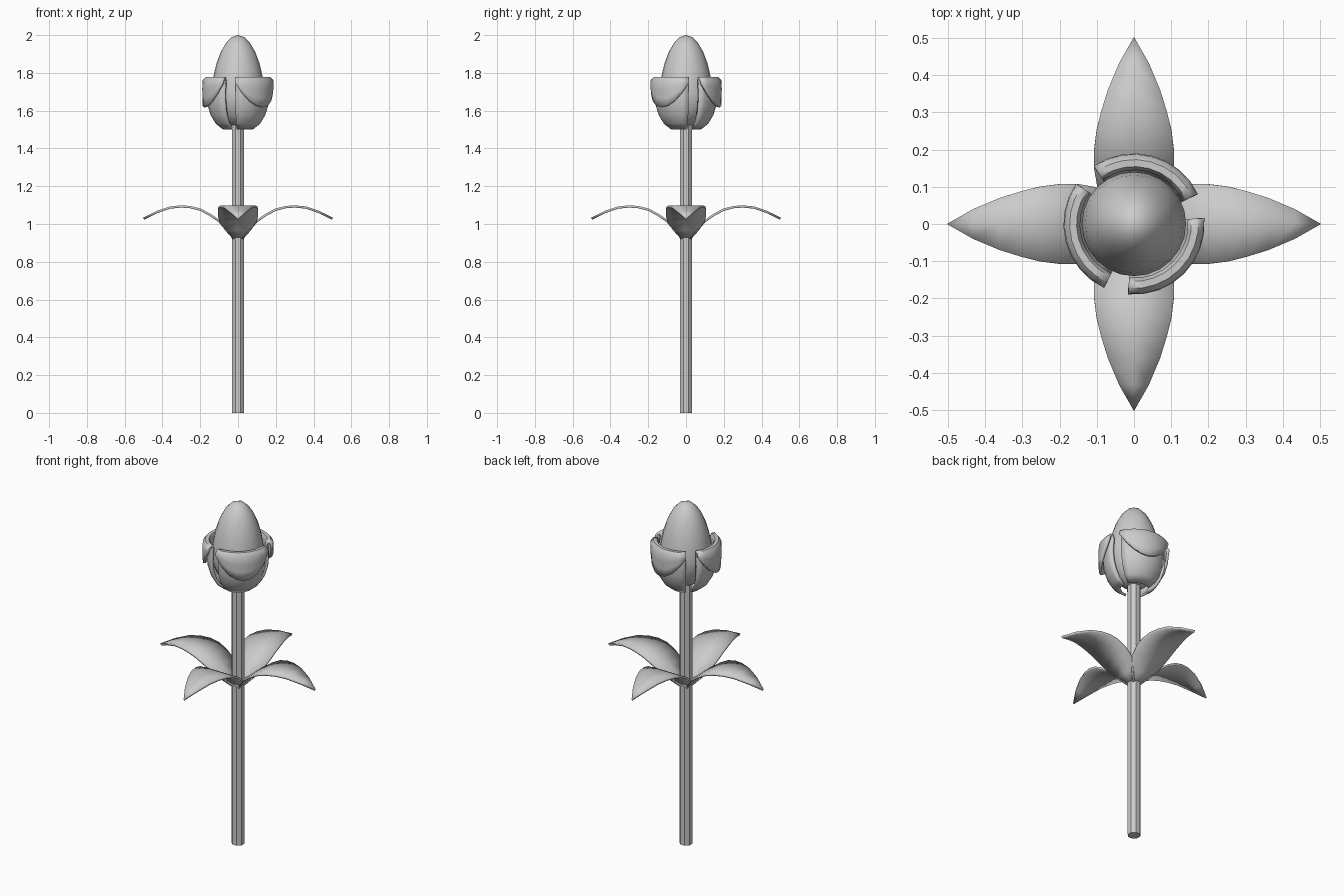
import bpy, bmesh, math
from mathutils import Vector, Matrix

if "Cube" in bpy.data.objects:
    bpy.data.objects.remove(bpy.data.objects["Cube"], do_unlink=True)

grey = bpy.data.materials.new("light_grey")
grey.use_nodes = True
grey.diffuse_color = (0.6, 0.6, 0.6, 1)
grey.node_tree.nodes["Principled BSDF"].inputs["Base Color"].default_value = (0.6, 0.6, 0.6, 1)


def finish(name, bm, angle=40, thickness=0, turn=0):
    """Turn a bmesh into a shaded object, optionally thickened and turned about z."""
    bmesh.ops.recalc_face_normals(bm, faces=bm.faces)
    mesh = bpy.data.meshes.new(name)
    bm.to_mesh(mesh)
    bm.free()
    mesh.materials.append(grey)
    obj = bpy.data.objects.new(name, mesh)
    bpy.context.collection.objects.link(obj)
    obj.rotation_euler.z = math.radians(turn)
    if thickness:
        mod = obj.modifiers.new("thickness", 'SOLIDIFY')
        mod.thickness = thickness
        mod.offset = 0
    bpy.ops.object.select_all(action='DESELECT')
    obj.select_set(True)
    bpy.context.view_layer.objects.active = obj
    if angle:
        bpy.ops.object.shade_smooth_by_angle(angle=math.radians(angle))
    return obj


def sheet(rows):
    """Skin a grid of points with quads."""
    bm = bmesh.new()
    grid = [[bm.verts.new(p) for p in row] for row in rows]
    for a, b in zip(grid, grid[1:]):
        for i in range(len(a) - 1):
            bm.faces.new((a[i], a[i + 1], b[i + 1], b[i]))
    bmesh.ops.remove_doubles(bm, verts=bm.verts, dist=0.0005)
    return bm


# Stem: eight-sided rod
bm = bmesh.new()
bmesh.ops.create_cone(bm, cap_ends=True, segments=8, radius1=0.035, radius2=0.035,
                      depth=1.53, matrix=Matrix.Translation((0, 0, 0.765)) @
                      Matrix.Rotation(math.pi / 8, 4, 'Z'))
finish("stem", bm, angle=0)

# Bud: rounded cube drawn out into an egg
bm = bmesh.new()
bmesh.ops.create_cube(bm, size=2)
bmesh.ops.subdivide_edges(bm, edges=bm.edges, cuts=5, use_grid_fill=True)
for v in bm.verts:
    d = Vector([math.tan(c * math.pi / 4) for c in v.co]).normalized()
    up = max(d.z, 0)
    width = 0.14 * (1 - 0.12 * up)
    v.co = (d.x * width, d.y * width, 1.70 + d.z * (0.30 if d.z > 0 else 0.185))
finish("bud", bm, angle=40)

# Leaves: (distance from stem, height, half width)
LEAF = [(0.02, 0.925, 0.028), (0.06, 0.97, 0.068), (0.10, 1.015, 0.098),
        (0.15, 1.05, 0.107), (0.20, 1.076, 0.107), (0.25, 1.089, 0.101),
        (0.30, 1.093, 0.089), (0.36, 1.087, 0.07), (0.43, 1.063, 0.04),
        (0.50, 1.028, 0.0)]
for i, side in enumerate(("left", "back", "right", "front")):
    bm = sheet([[(r, w * k, z) for k in (-1, 0, 1)] for r, z, w in LEAF])
    finish("leaf_" + side, bm, thickness=0.012, turn=90 * i)

# Petals: a curved wall, (radius, height), whose rim rolls out into a hanging lip
WALL = [(0.075, 1.506), (0.112, 1.535), (0.139, 1.58), (0.154, 1.63),
        (0.158, 1.68), (0.155, 1.73), (0.152, 1.758)]
RIM = [(0.158, 1.771), (0.17, 1.771), (0.181, 1.758)]
SPAN, STEPS = 50, 8
for i in range(3):
    rows = []
    angles = [-SPAN + 2 * SPAN * k / STEPS for k in range(STEPS + 1)]
    for r, z in WALL + RIM:
        rows.append([(r * math.cos(math.radians(a)), r * math.sin(math.radians(a)), z)
                     for a in angles])
    for t in (0.33, 0.66, 1):
        r = 0.184 - 0.004 * t
        rows.append([(r * math.cos(math.radians(a)), r * math.sin(math.radians(a)),
                      1.758 - t * (0.012 + 0.128 * (1 - (a / SPAN) ** 2)))
                     for a in angles])
    finish("petal_%d" % (i + 1), sheet(rows), thickness=0.014, turn=75 + 120 * i)
